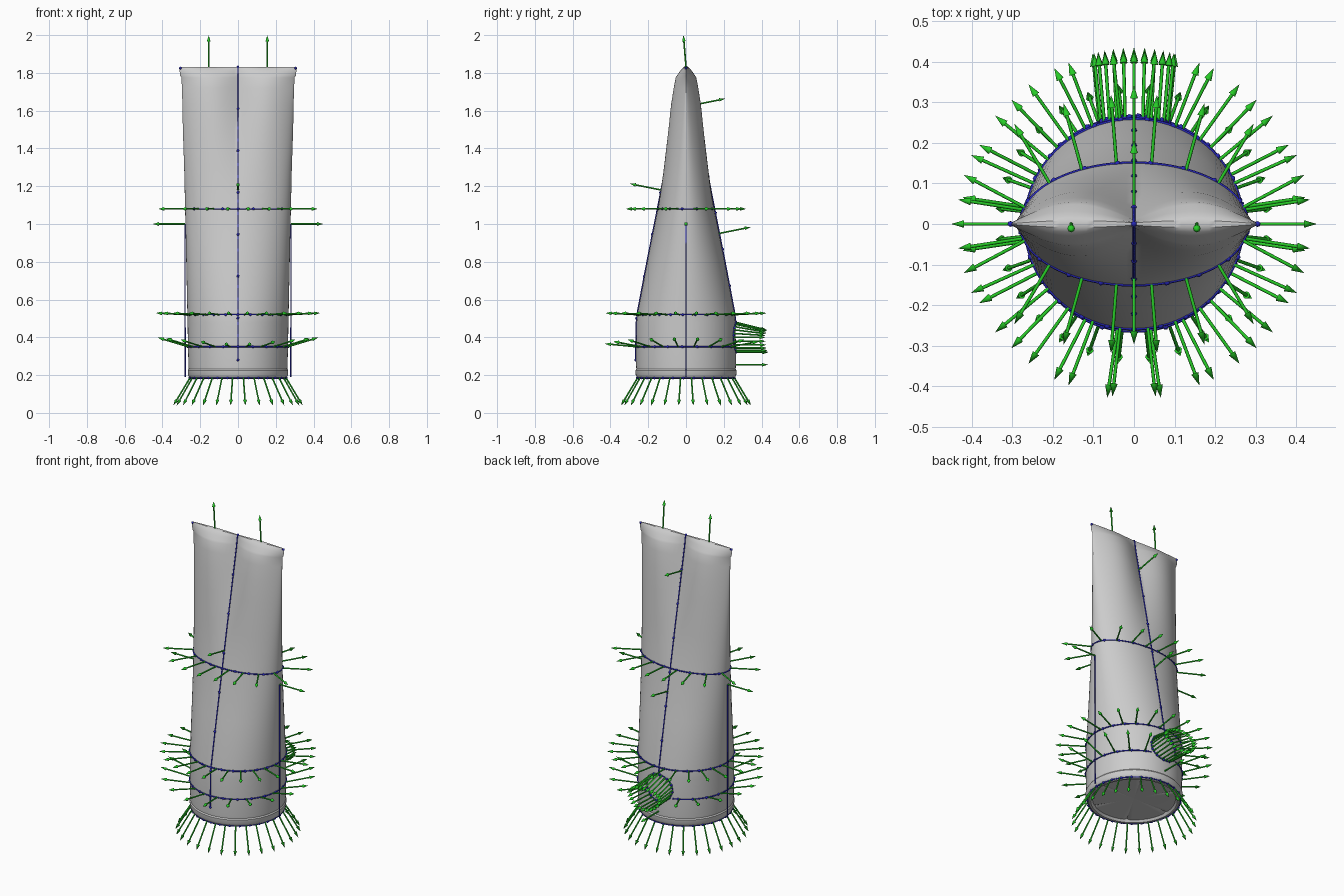
import bpy, bmesh
from math import sin, cos, pi, tau, hypot
from mathutils import Vector

if "Cube" in bpy.data.objects:
    bpy.data.objects.remove(bpy.data.objects["Cube"])

def material(name, color):
    m = bpy.data.materials.new(name)
    m.diffuse_color = color
    m.use_nodes = True
    m.node_tree.nodes["Principled BSDF"].inputs["Base Color"].default_value = m.diffuse_color
    return m

GREEN = material("arrow_green", (0.02, 0.6, 0.02, 1))
BLUE = material("curve_blue", (0.02, 0.02, 0.5, 1))

# Tube profile: height, half width, depth at the centre, extra depth of the side lobes
PROFILE = [(0.18, 0.248, 0.25, 0), (0.187, 0.258, 0.26, 0), (0.20, 0.264, 0.266, 0),
           (0.225, 0.266, 0.268, 0), (0.232, 0.261, 0.263, 0), (0.25, 0.262, 0.264, 0),
           (0.35, 0.265, 0.264, 0), (0.48, 0.267, 0.262, 0), (0.52, 0.268, 0.258, 0),
           (0.80, 0.274, 0.205, 0), (1.08, 0.280, 0.150, 0), (1.30, 0.285, 0.107, 0.018),
           (1.50, 0.292, 0.066, 0.034), (1.63, 0.294, 0.040, 0.044), (1.72, 0.297, 0.022, 0.046),
           (1.775, 0.299, 0.011, 0.045), (1.785, 0.306, 0.010, 0.040), (1.81, 0.309, 0.005, 0.027),
           (1.825, 0.308, 0.004, 0.016), (1.832, 0.304, 0.003, 0.006)]

def section(z):
    for p, q in zip(PROFILE, PROFILE[1:]):
        if z <= q[0]:
            t = max(0, (z - p[0]) / (q[0] - p[0]))
            return [p[i] + (q[i] - p[i]) * t for i in (1, 2, 3)]
    return PROFILE[-1][1:]

def surface(t, z, grow=0.0):
    a, c, e = section(z)
    y = c * abs(sin(t)) + e * abs(sin(pi * cos(t)))
    return Vector(((a + grow) * cos(t), (y + grow * abs(sin(t))) * (1 if sin(t) >= 0 else -1), z))

def finish(bm, name, mat=None, angle=35):
    bmesh.ops.recalc_face_normals(bm, faces=bm.faces)
    me = bpy.data.meshes.new(name)
    bm.to_mesh(me)
    bm.free()
    ob = bpy.data.objects.new(name, me)
    bpy.context.collection.objects.link(ob)
    if mat:
        me.materials.append(mat)
    bpy.ops.object.select_all(action='DESELECT')
    ob.select_set(True)
    bpy.context.view_layer.objects.active = ob
    bpy.ops.object.shade_smooth_by_angle(angle=angle * pi / 180)
    return ob

# Squeezed tube body, lofted through the sections
N = 96
bm = bmesh.new()
loops = [[bm.verts.new(surface(tau * i / N, p[0])) for i in range(N)] for p in PROFILE]
for lo, hi in zip(loops, loops[1:]):
    for i in range(N):
        j = (i + 1) % N
        bm.faces.new((lo[i], lo[j], hi[j], hi[i]))
# crimped top closes across from front to back
top = loops[-1]
for i in range(N // 2):
    bm.faces.new([v for v in dict.fromkeys((top[i], top[i + 1], top[-i - 1], top[-i % N]))])
# recessed floor with six shallow radial creases
edge = loops[0]
for r, z in ((0.238, 0.18), (0.228, 0.192)):
    ring = [bm.verts.new((r * cos(tau * i / N), r * sin(tau * i / N),
                          z + (0.006 if i % 16 == 0 and r < 0.23 else 0))) for i in range(N)]
    for i in range(N):
        bm.faces.new((edge[i], ring[i], ring[(i + 1) % N], edge[(i + 1) % N]))
    edge = ring
hub = bm.verts.new((0, 0, 0.196))
for i in range(N):
    bm.faces.new((hub, edge[(i + 1) % N], edge[i]))
finish(bm, "tube_body")

arrows, dots = [], []

def wire(name, pts, cyclic=False, radius=0.0035):
    cu = bpy.data.curves.new(name, 'CURVE')
    cu.dimensions = '3D'
    cu.bevel_depth = radius
    cu.bevel_resolution = 1
    sp = cu.splines.new('POLY')
    sp.points.add(len(pts) - 1)
    for p, v in zip(sp.points, pts):
        p.co = (*v, 1)
    sp.use_cyclic_u = cyclic
    cu.materials.append(BLUE)
    ob = bpy.data.objects.new(name, cu)
    bpy.context.collection.objects.link(ob)

def resample(pts, count):
    # evenly spaced points along a closed loop
    pts = pts + [pts[0]]
    total = sum((b - a).length for a, b in zip(pts, pts[1:]))
    out, run, k = [], 0, 0
    for a, b in zip(pts, pts[1:]):
        d = (b - a).length
        while k < count and total * (k + 0.5) / count <= run + d:
            out.append((a.lerp(b, (total * (k + 0.5) / count - run) / d), (b - a).normalized()))
            k += 1
        run += d
    return out

# Horizontal guide rings with their outward arrows
HOLE = 0.085
def in_hole(p):
    return p.y > 0 and abs(p.x) < HOLE
for name, z, count, rise in (
        ("upper_ring", 1.08, 16, lambda n: 0.0),
        ("middle_ring", 0.52, 24, lambda n: 0.05),
        ("lower_ring", 0.35, 20, lambda n: 0.06 + 0.24 * abs(n.x)),
        ("base_ring", 0.185, 28, lambda n: -1.65)):
    start = pi / 2
    loop = [surface(start + tau * i / 192, z, 0.001) for i in range(192)]
    cut = name == "lower_ring"
    wire(name, [p for p in loop if not (cut and in_hole(p))], not cut)
    for p, t in resample(loop, count):
        if cut and in_hole(p):
            continue
        n = Vector((t.y, -t.x, 0)).normalized()
        arrows.append((p, Vector((n.x, n.y, rise(n)))))
    dots += [p for p, t in resample(loop, count + 1) if not (cut and in_hole(p))]

# Small round guide loop on the back
circle = []
for i in range(48):
    a = tau * i / 48
    x, z = HOLE * cos(a), 0.40 + 0.08 * sin(a)
    w, c, e = section(z)
    p = Vector((x, c * (1 - (x / w) ** 2) ** 0.5 + 0.002, z))
    circle.append(p)
    if i % 2 == 0:
        arrows.append((p, Vector((x * 1.2, 1, -0.25 * max(0, sin(a))))))
    if i % 4 == 1:
        dots.append(p)
wire("back_loop", circle, True)

# Front and back centre lines, and the straight side lines
for name, t, z0 in (("front_line", -pi / 2, 0.28), ("back_line", pi / 2, 0.48)):
    wire(name, [surface(t, z0 + (1.832 - z0) * i / 24, 0.002) for i in range(25)])
    dots += [surface(t, z0 + (1.832 - z0) * i / 7, 0.002) for i in range(7)]
for name, s in (("left_line", -1), ("right_line", 1)):
    wire(name, [Vector((s * 0.279, 0, 0.19)), Vector((s * 0.281, 0, 1.0))])
    arrows.append((Vector((s * 0.281, 0, 1.0)), Vector((s, 0, 0))))
    arrows.append((Vector((s * 0.155, 0, 1.83)), Vector((0, -0.08, 1))))
    dots.append(Vector((s * 0.305, 0, 1.825)))
dots.append(Vector((0, 0, 1.832)))

# Single arrows on the centre lines
arrows += [(surface(pi / 2, 1.63), Vector((0, 1, 0.2))),
           (surface(pi / 2, 0.95), Vector((0, 1, 0.2))),
           (surface(-pi / 2, 1.18), Vector((0, -1, 0.2))),
           (surface(pi / 2, 0.255), Vector((0, 1, 0)))]

# Arrow mesh: thin shaft and cone head
bm = bmesh.new()
LENGTH, HEAD = 0.17, 0.032
def cone(p, d, r1, r2, h, at):
    m = d.to_track_quat('Z', 'Y').to_matrix().to_4x4()
    m.translation = p + d * (at + h / 2)
    bmesh.ops.create_cone(bm, cap_ends=True, segments=8, radius1=r1, radius2=r2, depth=h, matrix=m)
for p, d in arrows:
    d = d.normalized()
    cone(p, d, 0.0042, 0.0042, LENGTH - HEAD, 0)
    cone(p, d, 0.0095, 0, HEAD, LENGTH - HEAD)
finish(bm, "direction_arrows", GREEN, 50)

# Dots along the guide curves
bm = bmesh.new()
for p in dots:
    m = Vector(p).to_track_quat('Z', 'Y').to_matrix().to_4x4()
    m.translation = p
    bmesh.ops.create_icosphere(bm, subdivisions=1, radius=0.008, matrix=m)
finish(bm, "curve_dots", BLUE, 60)
